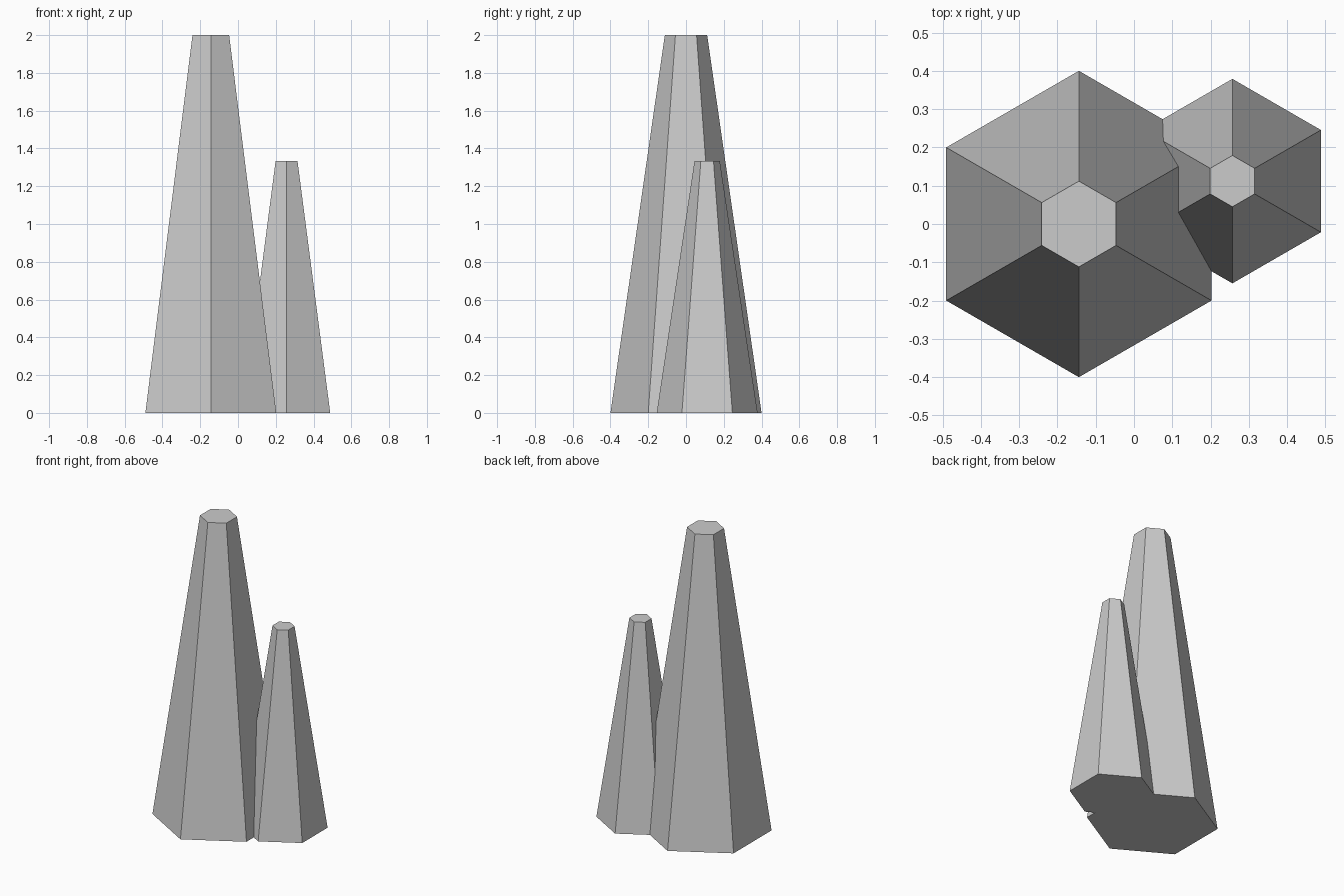
import bpy

if "Cube" in bpy.data.objects:
    bpy.data.objects.remove(bpy.data.objects["Cube"])


def column(name, x, y, base_r, top_r, height):
    """Tapered six-sided column with corners pointing along y, standing on z = 0."""
    bpy.ops.mesh.primitive_cone_add(vertices=6, radius1=base_r, radius2=top_r,
                                    depth=height, location=(x, y, height / 2))
    obj = bpy.context.object
    obj.name = obj.data.name = name
    return obj


# Two overlapping columns
columns = column("rock_columns", -0.144, 0.0, 0.4, 0.112, 2.0)
short = column("short_column", 0.257, 0.112, 0.267, 0.067, 1.333)

# Fuse them into one solid
union = columns.modifiers.new("fuse", "BOOLEAN")
union.operation = "UNION"
union.solver = "EXACT"
union.object = short
bpy.context.view_layer.objects.active = columns
bpy.ops.object.modifier_apply(modifier=union.name)
bpy.data.objects.remove(short)
